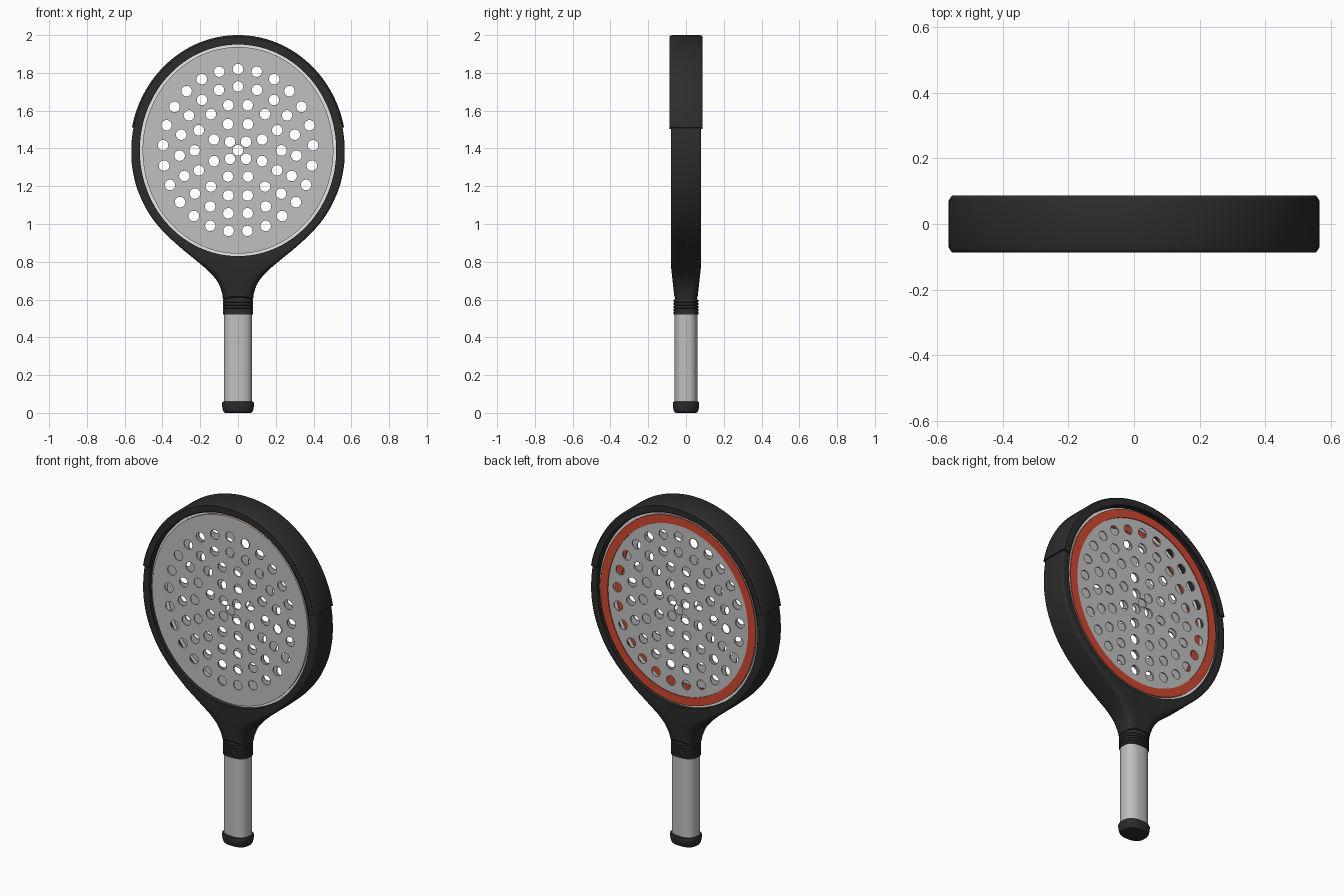
import bpy, bmesh
from math import sin, cos, pi, atan2, radians
from mathutils import Vector, Matrix

cube = bpy.data.objects.get("Cube")
if cube:
    bpy.data.objects.remove(cube, do_unlink=True)

CZ = 1.39  # height of the head centre


def material(name, rgb):
    m = bpy.data.materials.new(name)
    m.use_nodes = True
    m.diffuse_color = (*rgb, 1)
    bsdf = next(n for n in m.node_tree.nodes if n.type == 'BSDF_PRINCIPLED')
    bsdf.inputs["Base Color"].default_value = (*rgb, 1)
    return m


BLACK = material("black", (0.025, 0.025, 0.025))
GREY = material("light grey", (0.52, 0.53, 0.52))
ORANGE = material("burnt orange", (0.62, 0.065, 0.03))
WHITE = material("white", (0.95, 0.95, 0.95))


def finish(name, mesh, mat, angle=35):
    mesh.materials.clear()
    mesh.materials.append(mat)
    obj = bpy.data.objects.new(name, mesh)
    bpy.context.collection.objects.link(obj)
    bpy.ops.object.select_all(action='DESELECT')
    obj.select_set(True)
    bpy.context.view_layer.objects.active = obj
    bpy.ops.object.shade_smooth_by_angle(angle=radians(angle))
    return obj


def loft(name, rings, mat, closed=False):
    """Skin a list of equal rings; cap the ends unless the loft is closed."""
    bm = bmesh.new()
    rows = [[bm.verts.new(p) for p in ring] for ring in rings]
    pairs = list(zip(rows, rows[1:])) + ([(rows[-1], rows[0])] if closed else [])
    for a, b in pairs:
        for i in range(len(a)):
            j = (i + 1) % len(a)
            bm.faces.new((a[i], a[j], b[j], b[i]))
    if not closed:
        bm.faces.new(rows[0])
        bm.faces.new(rows[-1])
    bmesh.ops.recalc_face_normals(bm, faces=bm.faces)
    mesh = bpy.data.meshes.new(name)
    bm.to_mesh(mesh)
    bm.free()
    return finish(name, mesh, mat)


def ellipse(rx, rz, n=96, cx=0, cz=CZ):
    return [(cx + rx * cos(2 * pi * i / n), cz + rz * sin(2 * pi * i / n)) for i in range(n)]


def plate(name, loops, y, half, mat):
    """Thin upright sheet: first loop is the rim, the others are cut out."""
    curve = bpy.data.curves.new(name, 'CURVE')
    curve.dimensions, curve.fill_mode, curve.extrude = '2D', 'BOTH', half
    for loop in loops:
        s = curve.splines.new('POLY')
        s.points.add(len(loop) - 1)
        for p, (x, z) in zip(s.points, loop):
            p.co = (x, z, 0, 1)
        s.use_cyclic_u = True
    temp = bpy.data.objects.new(name + "_curve", curve)
    bpy.context.collection.objects.link(temp)
    deps = bpy.context.evaluated_depsgraph_get()
    mesh = bpy.data.meshes.new_from_object(temp.evaluated_get(deps))
    bpy.data.objects.remove(temp, do_unlink=True)
    bpy.data.curves.remove(curve)
    mesh.transform(Matrix.Translation((0, y, 0)) @ Matrix.Rotation(pi / 2, 4, 'X'))
    return finish(name, mesh, mat)


def catmull(pts, steps=5):
    out = []
    for i in range(1, len(pts) - 2):
        a, b, c, d = (Vector(p) for p in pts[i - 1:i + 3])
        for k in range(steps):
            t = k / steps
            out.append(0.5 * (2 * b + (c - a) * t + (2 * a - 5 * b + 4 * c - d) * t * t
                              + (3 * b - a - 3 * c + d) * t ** 3))
    return out


# Frame outline: throat curve running into the upper half ellipse
throat = [(0.08, 0.56), (0.08, 0.6), (0.086, 0.64), (0.106, 0.69), (0.15, 0.745), (0.225, 0.81),
          (0.31, 0.88), (0.405, 0.97), (0.48, 1.07), (0.535, 1.19), (0.56, 1.3), (0.565, CZ),
          (0.56, 1.48)]
half = [Vector((0.04, 0.6))] + catmull(throat)
half += [Vector((0.565 * cos(i * pi / 60), CZ + 0.595 * sin(i * pi / 60))) for i in range(30)]
outline = [Vector((0, 0.6))] + half + [Vector((0, CZ + 0.595))]
outline += [Vector((-p.x, p.y)) for p in reversed(half)]


def depth(z):
    return 0.08 if z > 0.78 else 0.06 + 0.02 * max(0, z - 0.6) / 0.18


def frame_section(p):
    """Closed cross-section from the inner rim to the rounded outer edge."""
    centre = Vector((0, CZ))
    d = p - centre
    t = atan2(d.y / 0.56, d.x / 0.52)
    inner = Vector((0.52 * cos(t), CZ + 0.56 * sin(t)))
    low = max(0, (0.85 - p.y) / 0.25)
    edge = centre + d * 0.98
    edge.x *= 1 - 0.5 * low
    bevel = 0.012 + 0.035 * low
    front = []
    for f in (0, 0.33, 0.66):
        q = inner.lerp(edge, f)
        front.append((q.x, depth(q.y), q.y))
    for k in range(4):
        q = edge.lerp(p, sin(k * pi / 6))
        front.append((q.x, depth(q.y) - bevel * (1 - cos(k * pi / 6)), q.y))
    return [(x, -y, z) for x, y, z in front] + front[::-1]


loft("frame", [frame_section(p) for p in outline], BLACK, closed=True)

# Bumper guard wrapped over the top of the frame
guard = []
start = 0.2
for i in range(61):
    a = start + (pi - 2 * start) * i / 60
    side = [(0.53 + w, 0.568 + w * 1.05, y)
            for w, y in ((0, 0.087), (0.034, 0.087), (0.04, 0.082), (0.043, 0.074))]
    ring = side + [(rx, rz, -y) for rx, rz, y in reversed(side)]
    guard.append([(rx * cos(a), y, CZ + (rz - 0.003) * sin(a)) for rx, rz, y in ring])
loft("bumper_guard", guard, BLACK)

# Perforated sheets: concentric rings of holes (count, x radius, z radius, phase)
holes = [ellipse(0.028, 0.028, 20)]
for count, rx, rz, phase in ((25, 0.398, 0.43, 0), (19, 0.31, 0.338, 0), (14, 0.23, 0.245, 0.5),
                             (8, 0.138, 0.15, 0.5), (4, 0.06, 0.064, 0.5)):
    for i in range(count):
        a = 2 * pi * (i + phase) / count
        holes.append(ellipse(0.028, 0.028, 20, rx * sin(a), CZ + rz * cos(a)))
rim = ellipse(0.505, 0.547)
plate("front_sheet", [rim] + holes, -0.07, 0.004, GREY)
plate("back_sheet", [rim] + holes, 0.066, 0.004, GREY)

# Coloured edge bands and pale gap rings between the sheets and the frame
band = [ellipse(0.504, 0.546), ellipse(0.456, 0.498)]
plate("front_band", band, -0.063, 0.003, ORANGE)
plate("back_band", band, 0.0725, 0.0025, ORANGE)
gap = [ellipse(0.523, 0.563), ellipse(0.5, 0.542)]
for name, y in (("front_gap_ring", -0.055), ("back_gap_ring", 0.055)):
    plate(name, gap, y, 0.002, WHITE)


def grip_ring(rx, ry, z, n=48):
    """Softly squared oval."""
    def soft(v):
        return abs(v) ** 0.8 * (1 if v > 0 else -1)
    return [(rx * soft(cos(2 * pi * i / n)), ry * soft(sin(2 * pi * i / n)), z) for i in range(n)]


# Handle, ribbed collar and butt cap
loft("handle", [grip_ring(0.075, 0.06, z) for z in (0.04, 0.54)], GREY)

collar = [grip_ring(0.076, 0.061, 0.52)]
for i in range(5):
    z = 0.522 + i * 0.016
    collar += [grip_ring(0.08, 0.065, z + dz) for dz in (0, 0.011)]
    collar += [grip_ring(0.076, 0.061, z + dz) for dz in (0.012, 0.015)]
collar.append(grip_ring(0.072, 0.057, 0.615))
loft("collar", collar, BLACK)

cap = ((0.066, 0.052, 0), (0.075, 0.061, 0.004), (0.08, 0.066, 0.014), (0.084, 0.069, 0.035),
       (0.085, 0.07, 0.05), (0.082, 0.067, 0.058), (0.076, 0.061, 0.06))
loft("butt_cap", [grip_ring(*c) for c in cap], BLACK)
